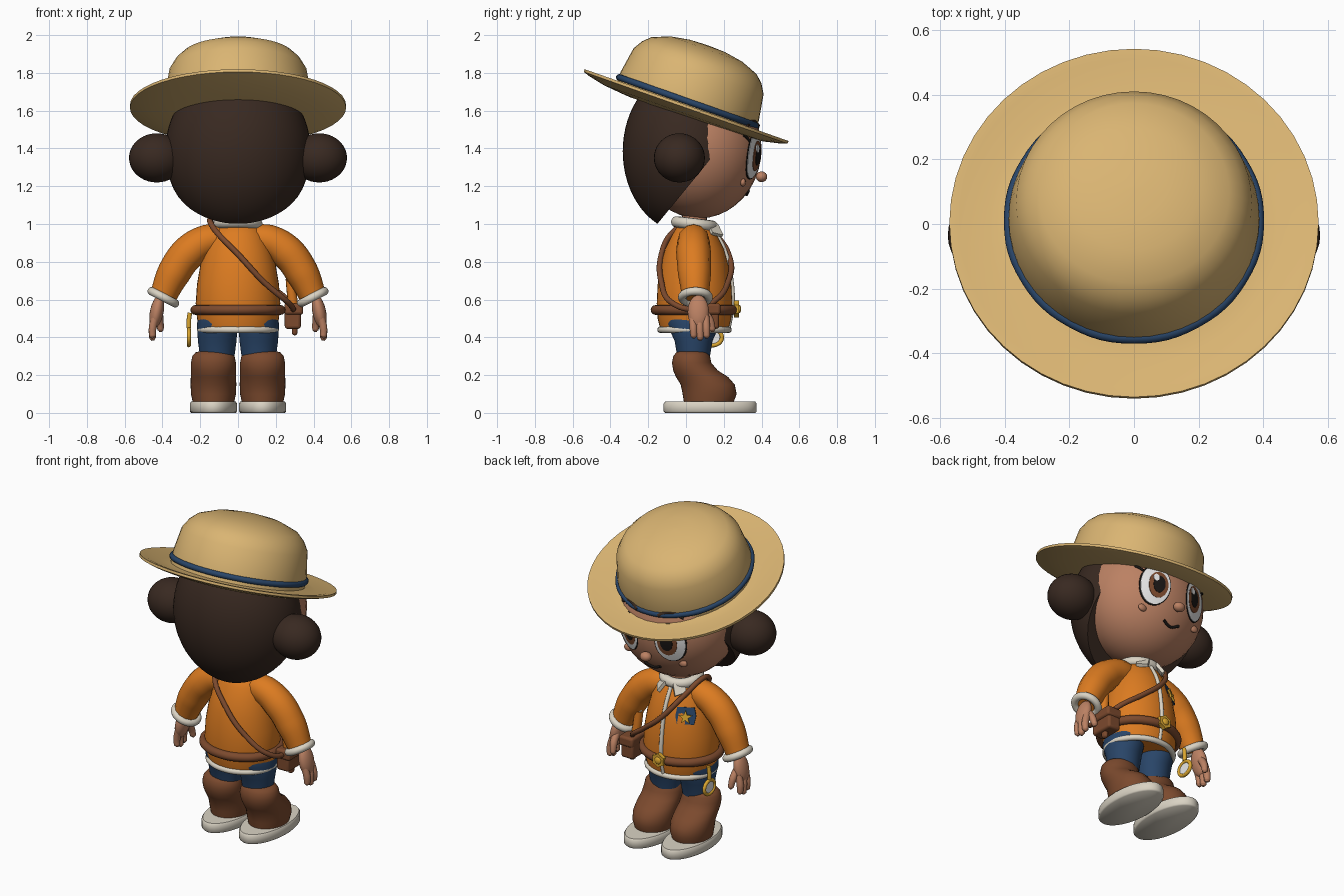
import bpy, bmesh, math
from mathutils import Vector

old = bpy.data.objects.get("Cube")
if old:
    bpy.data.objects.remove(old, do_unlink=True)


def colour(name, r, g, b):
    m = bpy.data.materials.new(name)
    m.use_nodes = True
    m.diffuse_color = (r, g, b, 1)
    m.node_tree.nodes["Principled BSDF"].inputs["Base Color"].default_value = (r, g, b, 1)
    return m


straw = colour("straw", .70, .46, .17)
hair = colour("dark_hair", .04, .022, .015)
skin = colour("skin", .50, .22, .125)
orange = colour("orange_cloth", .72, .20, .015)
navy = colour("navy_cloth", .022, .06, .14)
leather = colour("brown_leather", .20, .068, .027)
cream = colour("cream", .70, .65, .55)
gold = colour("gold", .70, .38, .03)
white = colour("eye_white", .85, .85, .85)
black = colour("black", .01, .008, .007)


def finish(ob, name, mat, angle=50):
    ob.name = name
    ob.data.materials.clear()
    ob.data.materials.append(mat)
    bpy.ops.object.select_all(action='DESELECT')
    ob.select_set(True)
    bpy.context.view_layer.objects.active = ob
    bpy.ops.object.shade_smooth_by_angle(angle=math.radians(angle))
    return ob


def from_bmesh(bm, name, mat, angle=50):
    bmesh.ops.recalc_face_normals(bm, faces=bm.faces)
    me = bpy.data.meshes.new(name)
    bm.to_mesh(me)
    bm.free()
    ob = bpy.data.objects.new(name, me)
    bpy.context.collection.objects.link(ob)
    return finish(ob, name, mat, angle)


def loft(name, rings, mat, seg=40, angle=50):
    """Skin horizontal ellipses given as (x, y, z, rx, ry)."""
    bm = bmesh.new()
    loops = []
    for x, y, z, rx, ry in rings:
        loops.append([bm.verts.new((x + rx * math.cos(a), y + ry * math.sin(a), z))
                      for a in (math.tau * i / seg for i in range(seg))])
    for lo, hi in zip(loops, loops[1:]):
        for i in range(seg):
            j = (i + 1) % seg
            bm.faces.new((lo[i], lo[j], hi[j], hi[i]))
    bm.faces.new(loops[0])
    bm.faces.new(loops[-1])
    return from_bmesh(bm, name, mat, angle)


def ball(name, loc, radii, mat, rot=(0, 0, 0)):
    bpy.ops.mesh.primitive_uv_sphere_add(segments=32, ring_count=20, location=loc, rotation=rot)
    ob = bpy.context.object
    ob.scale = radii
    return finish(ob, name, mat)


def tube(name, pts, r, mat, radii=None, closed=False):
    cu = bpy.data.curves.new(name, 'CURVE')
    cu.dimensions = '3D'
    cu.bevel_depth, cu.bevel_resolution, cu.resolution_u = r, 4, 6
    cu.use_fill_caps = True
    sp = cu.splines.new('BEZIER')
    sp.bezier_points.add(len(pts) - 1)
    sp.use_cyclic_u = closed
    for i, (bp, p) in enumerate(zip(sp.bezier_points, pts)):
        bp.co = p
        bp.handle_left_type = bp.handle_right_type = 'AUTO'
        bp.radius = radii[i] / r if radii else 1
    ob = bpy.data.objects.new(name, cu)
    bpy.context.collection.objects.link(ob)
    bpy.ops.object.select_all(action='DESELECT')
    ob.select_set(True)
    bpy.context.view_layer.objects.active = ob
    bpy.ops.object.convert(target='MESH')
    return finish(bpy.context.object, name, mat)


def ring(name, c, rx, ry, r, mat, axis=(0, 0, 1)):
    q = Vector(axis).to_track_quat('Z', 'Y')
    angles = [math.tau * i / 12 for i in range(12)]
    pts = [Vector(c) + q @ Vector((rx * math.cos(a), ry * math.sin(a), 0)) for a in angles]
    return tube(name, pts, r, mat, closed=True)


def plate(name, radii, depth, loc, turn, mat):
    """Flat polygon facing +y, its corner radii listed around the centre."""
    bm = bmesh.new()
    n = len(radii)
    vs = [bm.verts.new((r * math.sin(math.tau * i / n), 0, r * math.cos(math.tau * i / n)))
          for i, r in enumerate(radii)]
    f = bm.faces.new(vs)
    ext = bmesh.ops.extrude_face_region(bm, geom=[f])
    bmesh.ops.translate(bm, vec=(0, depth, 0),
                        verts=[v for v in ext["geom"] if isinstance(v, bmesh.types.BMVert)])
    ob = from_bmesh(bm, name, mat, 20)
    ob.location, ob.rotation_euler = loc, turn
    return ob


# Hat: brim and crown in one turned profile, tilted towards the face
tilt = math.radians(-19.4)
profile = [(.30, -.05), (.36, -.045), (.45, -.036), (.54, -.016), (.572, -.005), (.572, .01),
           (.54, .008), (.45, -.012), (.39, -.005), (.388, .06), (.365, .2), (.335, .25),
           (.295, .288), (.2, .325), (.1, .342), (.005, .346)]
hat = loft("hat", [(0, 0, z, r, r) for r, z in profile], straw, 48)
band = ring("hat_band", (0, 0, .03), .386, .386, .017, navy)
for ob in (hat, band):
    ob.location = (0, 0, 1.62)
    ob.rotation_euler = (tilt, 0, 0)

# Head with hair cap trimmed along the slanted hairline
FX, FY, FZ, CY, CZ = .365, .33, .37, .07, 1.40
ball("face", (0, CY, CZ), (FX, FY, FZ), skin)
bm = bmesh.new()
bmesh.ops.create_uvsphere(bm, u_segments=48, v_segments=32, radius=1)
for v in bm.verts:
    v.co = (v.co.x * .385, v.co.y * .335, v.co.z * .43 + 1.385)
cut = bmesh.ops.bisect_plane(bm, geom=bm.verts[:] + bm.edges[:] + bm.faces[:],
                             plane_co=(0, -.07, 1.1), plane_no=(0, 1, -.82), clear_outer=True)
rim = [e for e in cut["geom_cut"] if isinstance(e, bmesh.types.BMEdge)]
bmesh.ops.edgeloop_fill(bm, edges=rim)
from_bmesh(bm, "hair_cap", hair)


def face_y(x, z):
    return CY + FY * math.sqrt(max(0, 1 - (x / FX) ** 2 - ((z - CZ) / FZ) ** 2))


def decal(name, x, z, rx, rz, lift, mat, seg=28):
    """Thin oval that follows the curve of the face."""
    bm = bmesh.new()
    mid = bm.verts.new((x, face_y(x, z) + lift, z))
    last = None
    for k, h in ((.33, lift), (.67, lift), (1, lift), (1, 0)):
        cur = []
        for i in range(seg):
            px = x + k * rx * math.cos(math.tau * i / seg)
            pz = z + k * rz * math.sin(math.tau * i / seg)
            cur.append(bm.verts.new((px, face_y(px, pz) + h, pz)))
        for i in range(seg):
            j = (i + 1) % seg
            bm.faces.new((last[i], last[j], cur[j], cur[i]) if last else (mid, cur[i], cur[j]))
        last = cur
    return from_bmesh(bm, name, mat)


def face_line(name, pts, r, mat):
    return tube(name, [(x, face_y(x, z) + .003, z) for x, z in pts], r, mat)


ball("nose", (0, .40, 1.25), (.035, .03, .028), skin)
face_line("mouth", [(-.055, 1.175), (0, 1.155), (.055, 1.175)], .008, black)

for s, side in ((1, "left"), (-1, "right")):
    # Hair bun, eye, brow and cheek
    ball(side + "_hair_bun", (s * .43, -.035, 1.35), (.147, .135, .13), hair)
    decal(side + "_eye_rim", s * .145, 1.36, .088, .124, .003, black)
    decal(side + "_eye_white", s * .145, 1.36, .082, .118, .005, white)
    decal(side + "_iris", s * .132, 1.36, .055, .08, .007, leather)
    decal(side + "_pupil", s * .13, 1.362, .034, .052, .009, black)
    decal(side + "_eye_glint", s * .13 + .02, 1.40, .016, .022, .011, white)
    face_line(side + "_brow", [(s * .07, 1.52), (s * .14, 1.545), (s * .21, 1.52)], .012, hair)
    face_line(side + "_lash", [(s * .215, 1.44), (s * .235, 1.46), (s * .25, 1.47)], .007, black)
    ball(side + "_cheek", (s * .19, face_y(.19, 1.22), 1.22), (.028, .015, .022), skin)

    # Sleeve, cuff and hand
    tube(side + "_sleeve", [(s * .05, .04, .92), (s * .16, .04, .912), (s * .26, .04, .85),
                            (s * .34, .045, .74), (s * .40, .05, .61)], .09, orange,
         [.07, .085, .092, .088, .07])
    ring(side + "_cuff", (s * .395, .05, .612), .07, .07, .022, cream, (s * .46, 0, -.89))
    ball(side + "_palm", (s * .43, .065, .535), (.036, .056, .09), skin, (0, s * -.2, 0))
    for i in range(3):
        y = .035 + i * .034
        tip = .395 + abs(i - 1) * .012
        tube(f"{side}_finger_{i + 1}", [(s * .437, y, .51), (s * .452, y + .004, .45),
             (s * .452, y + .006, tip), (s * .45, y + .006, tip - .012)], .02, skin,
             [.021, .021, .018, .007])
    tube(side + "_thumb", [(s * .42, .09, .54), (s * .415, .125, .49), (s * .41, .14, .44),
                           (s * .41, .142, .428)], .02, skin, [.022, .022, .017, .006])

    # Trouser leg, boot and sole
    loft(side + "_trouser_leg", [(s * .11, .04, z, rx, ry) for z, rx, ry in
                                 ((.29, .09, .085), (.38, .102, .1), (.47, .108, .14), (.5, .1, .14))], navy)
    loft(side + "_boot", [(s * .13, y, z, rx, ry) for y, z, rx, ry in
                          ((.12, .05, .108, .13), (.125, .1, .119, .143), (.115, .15, .121, .143),
                           (.085, .19, .12, .138), (.05, .225, .12, .118), (.03, .265, .119, .104),
                           (.03, .3, .112, .097), (.03, .32, .095, .082), (.03, .33, .06, .055))], leather)
    loft(side + "_sole", [(s * .13, .128, z, rx, ry) for z, rx, ry in
                          ((0, .118, .238), (.008, .125, .246), (.05, .125, .246), (.06, .118, .238))], cream)
    # Collar flap
    plate(side + "_collar_flap", [.05, .045, .055, .045], .02, (s * .055, .145, .965),
          (.75, s * .5, s * -.4), cream)

# Jacket with trims
loft("jacket", [(0, .045, z, rx, ry) for z, rx, ry in
                ((.44, .2, .18), (.5, .217, .195), (.58, .224, .2), (.68, .217, .195), (.78, .2, .18),
                 (.87, .175, .155), (.94, .145, .12), (.99, .105, .09), (1.0, .06, .05))], orange)
ring("jacket_hem", (0, .045, .44), .2, .18, .017, cream)
ring("collar", (0, .045, 1.0), .1, .095, .03, cream, (0, .12, 1))
loft("neck", [(0, .045, .95, .065, .065), (0, .045, 1.08, .065, .065)], skin, 24)
tube("zipper", [(0, .15, .965), (0, .205, .86), (0, .24, .70), (0, .245, .57), (0, .225, .45)], .012, cream)
ring("belt", (0, .042, .545), .226, .203, .026, leather)
plate("belt_buckle", [.045, .036] * 6, .025, (0, .255, .55), (0, 0, 0), gold)
ball("buckle_stud", (0, .28, .55), (.022, .012, .022), gold)

# Chest badge
plate("badge_cloth", [.05, .07, .06, .07] * 2, .012, (-.115, .165, .82), (.25, 0, .5), navy)
plate("badge_star", [.042, .017] * 5, .012, (-.12, .177, .815), (.25, 0, .5), gold)

# Shoulder strap, satchel and rolled map
tube("satchel_strap", [(-.15, .045, 1.02), (-.12, -.06, .965), (0, -.13, .84), (.14, -.13, .69),
                       (.27, -.07, .58), (.29, .06, .55), (.26, .16, .60), (.13, .225, .70),
                       (0, .235, .81), (-.1, .16, .94)], .015, leather, closed=True)
for name, loc, size in (("satchel", (.29, .10, .51), (.085, .15, .13)),
                        ("satchel_flap", (.295, .10, .55), (.10, .165, .06)),
                        ("satchel_tab", (.30, .10, .45), (.03, .04, .08))):
    bpy.ops.mesh.primitive_cube_add(size=1, location=loc)
    ob = bpy.context.object
    ob.scale = size
    bpy.ops.object.transform_apply(location=False, rotation=False, scale=True)
    bev = ob.modifiers.new("soft_edges", 'BEVEL')
    bev.width, bev.segments = .014, 3
    finish(ob, name, leather, 40)
tube("rolled_map", [(.295, .08, .55), (.285, .075, .63), (.278, .07, .71)], .026, orange)
tube("map_end", [(.279, .07, .708), (.277, .07, .722)], .02, cream)

# Magnifying glass on the right hip
ring("magnifier_rim", (-.26, .14, .40), .05, .042, .011, gold, (1, 0, 0))
loft("magnifier_glass", [(0, 0, z, .046, .038) for z in (-.004, .004)], white, 24)
glass = bpy.context.object
glass.location, glass.rotation_euler = (-.26, .14, .40), (0, math.pi / 2, 0)
tube("magnifier_handle", [(-.26, .14, .45), (-.26, .14, .49), (-.255, .14, .53)], .012, gold)
